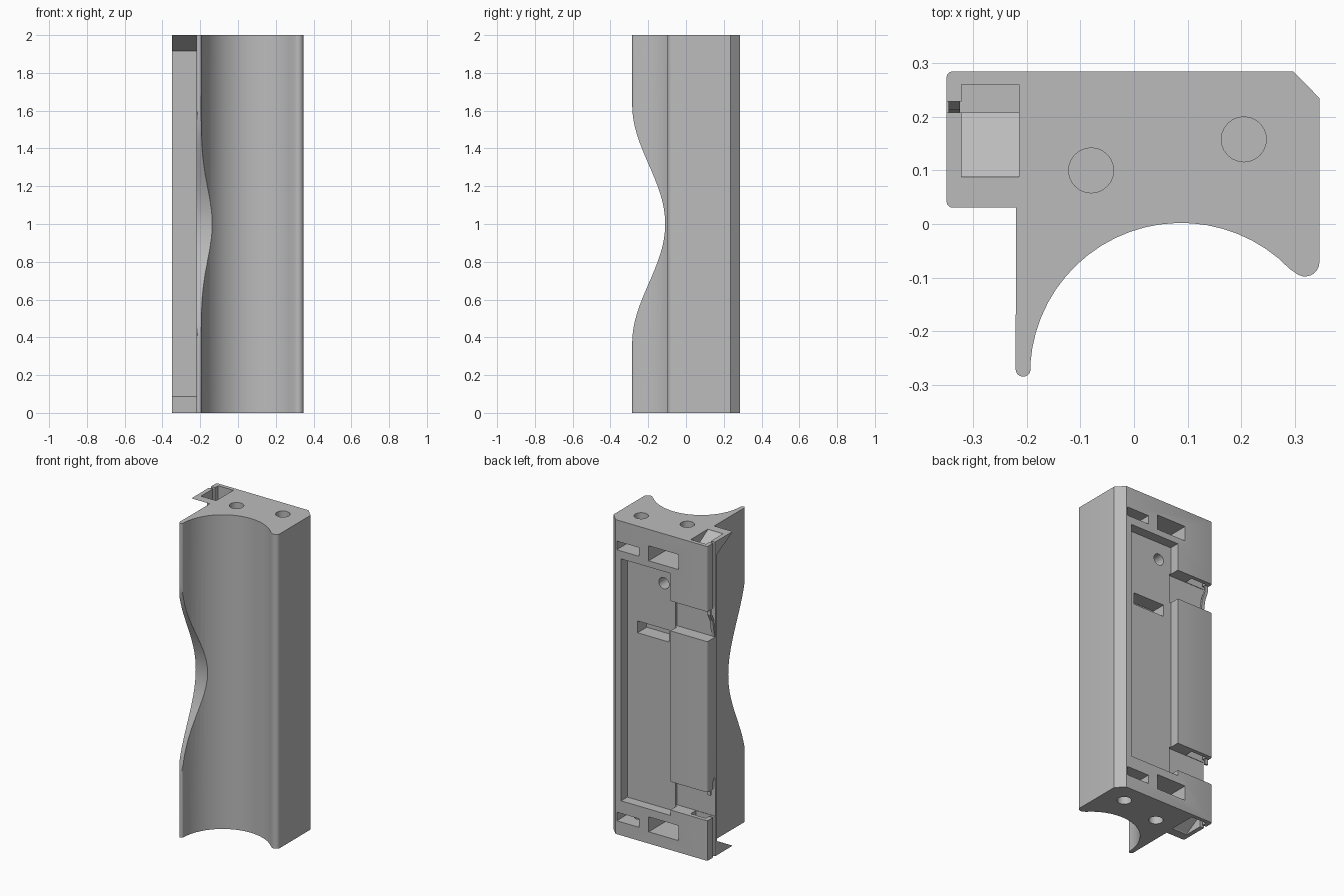
import bpy, bmesh, math
from mathutils import Vector

if "Cube" in bpy.data.objects:
    bpy.data.objects.remove(bpy.data.objects["Cube"], do_unlink=True)

mat = bpy.data.materials.new("plain grey")
mat.use_nodes = True
GREY = (0.5, 0.5, 0.5, 1)
mat.diffuse_color = GREY
mat.node_tree.nodes["Principled BSDF"].inputs["Base Color"].default_value = GREY


def prism(name, pts, lo, hi, axis="z"):
    """Extrude a 2D profile: (x, y) along z, or (y, z) along x."""
    place = (lambda p, t: (p[0], p[1], t)) if axis == "z" else (lambda p, t: (t, p[0], p[1]))
    bm = bmesh.new()
    face = bm.faces.new([bm.verts.new(place(p, lo)) for p in pts])
    new = bmesh.ops.extrude_face_region(bm, geom=[face])["geom"]
    shift = Vector(place((0, 0), hi - lo))
    bmesh.ops.translate(bm, vec=shift, verts=[v for v in new if isinstance(v, bmesh.types.BMVert)])
    bmesh.ops.recalc_face_normals(bm, faces=bm.faces)
    mesh = bpy.data.meshes.new(name)
    bm.to_mesh(mesh)
    bm.free()
    obj = bpy.data.objects.new(name, mesh)
    bpy.context.collection.objects.link(obj)
    mesh.materials.append(mat)
    return obj


def box(name, x0, x1, y0, y1, z0, z1):
    return prism(name, [(x0, y0), (x1, y0), (x1, y1), (x0, y1)], z0, z1)


def arc(cx, cy, r, a0, a1, n):
    angles = [math.radians(a0 + (a1 - a0) * i / n) for i in range(n + 1)]
    return [(cx + r * math.cos(a), cy + r * math.sin(a)) for a in angles]


def cut(target, cutter):
    cutter.hide_render = True
    mod = target.modifiers.new("cut", "BOOLEAN")
    mod.operation, mod.solver, mod.object = "DIFFERENCE", "EXACT", cutter
    bpy.ops.object.select_all(action="DESELECT")
    bpy.context.view_layer.objects.active = target
    target.select_set(True)
    bpy.ops.object.modifier_apply(modifier=mod.name)
    bpy.data.objects.remove(cutter, do_unlink=True)


# Body: block with a round cradle in the front, a long leg, a flange and a chamfer
profile = (arc(-0.338, 0.042, 0.012, 180, 270, 3)
           + arc(-0.232, 0.018, 0.012, 90, 0, 3)
           + arc(-0.207, -0.271, 0.014, 180, 350, 8)
           + arc(0.088, -0.28, 0.282, 176, 44, 22)
           + arc(0.319, -0.071, 0.027, 225, 360, 8)
           + [(0.346, 0.235), (0.297, 0.285)]
           + arc(-0.338, 0.273, 0.012, 90, 180, 3))
body = prism("holder_body", profile, 0, 2)

# Finger scoop in the long leg
wave = [(-0.1975 + 0.0875 * math.cos(math.pi * t / 16), 1 + 0.63 * t / 16)
        for t in range(-16, 17)]
cut(body, prism("scoop", [(-0.4, 0.37)] + wave + [(-0.4, 1.63)], -0.5, 0.05, "x"))

# Thin the flange between its wedge-shaped ends
cut(body, prism("flange_relief", [(0.02, -0.006), (0.186, 0.088), (0.186, 1.915), (0.02, 2.006)],
                -0.5, -0.2205, "x"))

# Main recess in the back, with its inner slot and round hole
cut(body, box("recess", -0.09, 0.258, 0.222, 0.4, 0.22, 1.76))
cut(body, box("inner_slot", -0.036, 0.186, 0.13, 0.3, 1.285, 1.36))
hole = prism("round_hole", arc(0, 0, 0.036, 0, 345, 23), -0.1, 0.1)
hole.rotation_euler.x = math.pi / 2
hole.location = (0, 0.22, 1.65)
bpy.context.view_layer.update()
cut(body, hole)

# Clip gaps across the flange
for z0, z1 in ((0.255, 0.435), (1.395, 1.585)):
    cut(body, box("clip_gap", -0.5, -0.08, 0.205, 0.4, z0, z1))

# Windows in the back near both ends, joined by the end holes
for z0, z1, zs in ((0.075, 0.17, -0.1), (1.8, 1.895, 1.85)):
    cut(body, box("wide_window", -0.145, 0.063, 0.055, 0.4, z0, z1))
    cut(body, box("narrow_window", 0.13, 0.288, 0.115, 0.4, z0 + 0.01, z1 - 0.03))
    for hx, hy in ((-0.08, 0.1), (0.205, 0.158)):
        cut(body, prism("end_hole", arc(hx, hy, 0.042, 0, 345, 23), zs, zs + 0.25))

# Pockets and slits at both ends of the flange
for s in (-1, 1):
    pocket = [(0.082, 1.01), (0.09, 0.995), (0.208, 0.925), (0.208, 0.5), (0.26, 0.5), (0.26, 1.01)]
    cut(body, prism("flange_pocket", [(y, 1 + s * z) for y, z in pocket], -0.322, -0.215, "x"))
    slit = sorted((1 + s * 0.5, 1 + s * 1.01))
    cut(body, box("flange_slit", -0.5, -0.31, 0.208, 0.229, *slit))

# Bent spring clips inside the gaps
for name, s in (("lower_clip", -1), ("upper_clip", 1)):
    strip = [(0.196, 0.39), (0.206, 0.39), (0.225, 0.5), (0.25, 0.55), (0.25, 0.6),
             (0.238, 0.6), (0.238, 0.555), (0.213, 0.505)]
    prism(name, [(y, 1 + s * z) for y, z in strip], -0.346, -0.325, "x")

# Smooth the curved walls, keep edges sharp
bpy.ops.object.select_all(action="DESELECT")
bpy.context.view_layer.objects.active = body
body.select_set(True)
bpy.ops.object.shade_smooth_by_angle(angle=math.radians(30))
